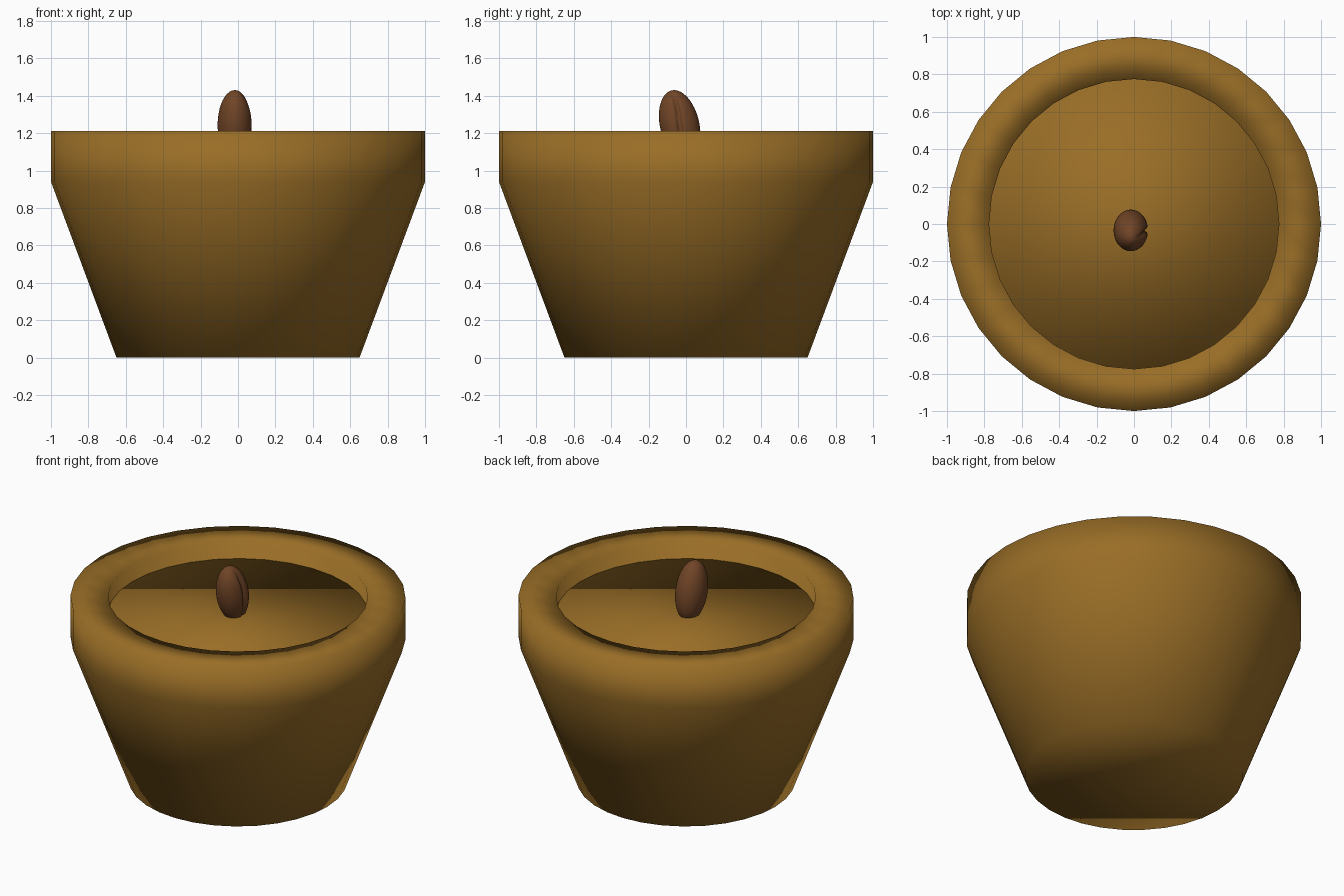
import bpy, bmesh, math
from mathutils import Matrix, Vector

cube = bpy.data.objects.get("Cube")
if cube:
    bpy.data.objects.remove(cube, do_unlink=True)


def material(name, rgb):
    m = bpy.data.materials.new(name)
    m.use_nodes = True
    m.diffuse_color = (*rgb, 1)
    m.node_tree.nodes["Principled BSDF"].inputs["Base Color"].default_value = (*rgb, 1)
    return m


def finish(name, bm, mat):
    bmesh.ops.recalc_face_normals(bm, faces=bm.faces)
    for f in bm.faces:
        f.smooth = True
    mesh = bpy.data.meshes.new(name)
    bm.to_mesh(mesh)
    bm.free()
    mesh.materials.append(mat)
    obj = bpy.data.objects.new(name, mesh)
    bpy.context.collection.objects.link(obj)
    return obj


def turned(name, profile, mat, sides=32):
    """Closed solid of revolution through (radius, height) points."""
    bm = bmesh.new()
    rings = []
    for r, z in profile:
        rings.append([bm.verts.new((r * math.cos(a), r * math.sin(a), z))
                      for a in (math.tau * i / sides for i in range(sides))])
    for low, high in zip(rings, rings[1:]):
        for i in range(sides):
            j = (i + 1) % sides
            bm.faces.new((low[i], low[j], high[j], high[i]))
    bm.faces.new(rings[0])
    bm.faces.new(rings[-1])
    return finish(name, bm, mat)


ochre = material("ochre clay", (0.32, 0.155, 0.02))
brown = material("seed brown", (0.163, 0.059, 0.02))

# Tapered pot with an upright collar and a recessed top
turned("pot", [(0.65, 0), (1, 0.94), (1, 1.21), (0.775, 1.21), (0.775, 1.03)], ochre)

# Filling disc inside the collar
turned("soil", [(0.778, 1.04), (0.778, 1.10)], ochre)

# Leaning seed with a crease down its +x side
bm = bmesh.new()
bmesh.ops.create_uvsphere(bm, u_segments=64, v_segments=32, radius=1)
for v in bm.verts:
    p = v.co
    if p.x > 0:
        offset = p.y - 0.08 * math.sin(3 * p.z)
        groove = math.exp(-(offset / 0.11) ** 2) * max(0, 1 - p.z ** 4)
        p.x -= 0.3 * groove * p.x
    v.co = Vector((p.x * 0.092, p.y * 0.105, p.z * 0.19))
bm.transform(Matrix.Translation((-0.017, -0.034, 1.243)) @ Matrix.Rotation(math.radians(13), 4, "X"))
finish("seed", bm, brown)
